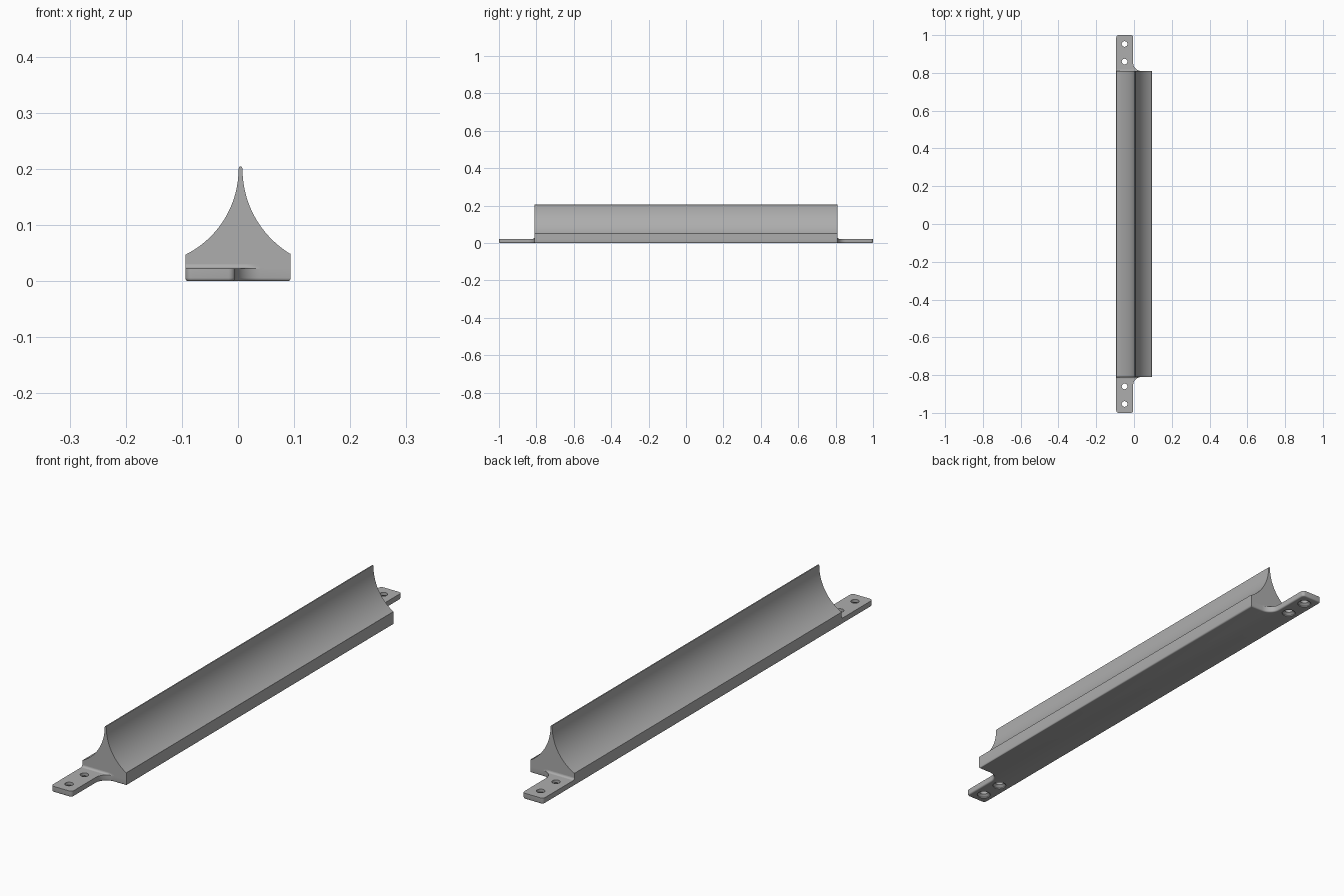
import bpy, bmesh
from math import sin, cos, sqrt, radians

cube = bpy.data.objects.get("Cube")
if cube:
    bpy.data.objects.remove(cube, do_unlink=True)

HALF, BODY, TAB = 0.094, 0.81, 0.023      # half width, body half length, tab thickness
TAB_X, ROOT, CORNER = -0.005, 0.045, 0.012  # tab inner side, root fillet, tab corner

grey = bpy.data.materials.new("satin_grey")
grey.use_nodes = True
colour = (0.42, 0.42, 0.42, 1)
grey.diffuse_color = colour
grey.node_tree.nodes["Principled BSDF"].inputs["Base Color"].default_value = colour


def arc(cx, cy, r, a, b, n=10):
    angles = [radians(a + (b - a) * i / n) for i in range(n + 1)]
    return [(cx + r * cos(t), cy + r * sin(t)) for t in angles]


def make(name, bm):
    bmesh.ops.recalc_face_normals(bm, faces=bm.faces)
    mesh = bpy.data.meshes.new(name)
    bm.to_mesh(mesh)
    bm.free()
    mesh.materials.append(grey)
    obj = bpy.data.objects.new(name, mesh)
    bpy.context.collection.objects.link(obj)
    return obj


def smooth(obj):
    obj.data.shade_smooth()
    obj.data.set_sharp_from_angle(angle=radians(32))


def loft(name, sections):
    """Skin a row of matching closed sections and cap both ends."""
    bm = bmesh.new()
    rows = [[bm.verts.new(p) for p in s] for s in sections]
    n = len(rows[0])
    for a, b in zip(rows, rows[1:]):
        for i in range(n):
            j = (i + 1) % n
            bm.faces.new((a[i], a[j], b[j], b[i]))
    bm.faces.new(rows[0])
    bm.faces.new(rows[-1])
    return make(name, bm)


# Base plate with the two mounting tabs, rounded along its lower outline
half = [(HALF, BODY)]
half += arc(TAB_X + ROOT, BODY + ROOT, ROOT, 270, 180)
half += arc(TAB_X - CORNER, 1 - CORNER, CORNER, 0, 90, 6)
half += arc(CORNER - HALF, 1 - CORNER, CORNER, 90, 180, 6)
outline = half + [(x, -y) for x, y in reversed(half)]

bm = bmesh.new()
bottom = bm.faces.new([bm.verts.new((x, y, 0)) for x, y in outline])
rim = list(bottom.edges)
top = bmesh.ops.extrude_face_region(bm, geom=[bottom], use_keep_orig=True)
for v in top["geom"]:
    if isinstance(v, bmesh.types.BMVert):
        v.co.z = TAB
rim = [e for e in bm.edges if all(v.co.z < 0.001 for v in e.verts)]
bmesh.ops.recalc_face_normals(bm, faces=bm.faces)
bmesh.ops.bevel(bm, geom=rim, offset=0.006, segments=4, profile=0.5, affect='EDGES')
plate = make("base_plate", bm)

# Screw holes, countersunk underneath
for side in (-1, 1):
    for y in (0.86, 0.953):
        rings = []
        for z, r in ((-0.01, 0.025), (0.004, 0.025), (0.012, 0.015), (0.05, 0.015)):
            ring = arc(-0.05, side * y, r, 0, 360, 32)[:-1]
            rings.append([(px, py, z) for px, py in ring])
        cutter = loft("hole_cutter", rings)
        cutter.hide_render = True
        mod = plate.modifiers.new("hole", 'BOOLEAN')
        mod.operation, mod.solver, mod.object = 'DIFFERENCE', 'EXACT', cutter
        bpy.context.view_layer.objects.active = plate
        bpy.ops.object.modifier_apply(modifier=mod.name)
        bpy.data.objects.remove(cutter, do_unlink=True)
smooth(plate)

# Ridge with two hollow flanks rising to a thin crest
left = arc(-0.1695, 0.2, 0.1705, -63.5, 0, 24)
right = arc(0.185, 0.2, 0.177, 180, 238.5, 24)
crest = [(0.002, 0.2035), (0.0045, 0.205), (0.007, 0.2035)]
profile = [(-HALF, TAB), (-HALF, 0.045)] + left + crest + right + [(HALF, 0.05), (HALF, TAB)]
ridge = loft("hollow_ridge", [[(x, y, z) for x, z in profile] for y in (-BODY, BODY)])
smooth(ridge)

# Small fillets where the tabs meet the ridge ends
R = 0.008
for side, label in ((-1, "front"), (1, "back")):
    sections = []
    for x in (-HALF, 0.014, 0.02, 0.026, 0.032, 0.038):
        room = ROOT - sqrt(ROOT ** 2 - (TAB_X + ROOT - x) ** 2) if x > 0 else R
        depth = min(R, room)
        curve = arc(R, R, R, 180, 270, 6)
        pts = [(0, 0)] + curve
        sections.append([(x, side * (BODY + d * depth / R), TAB + h) for d, h in pts])
    smooth(loft(label + "_tab_fillet", sections))
